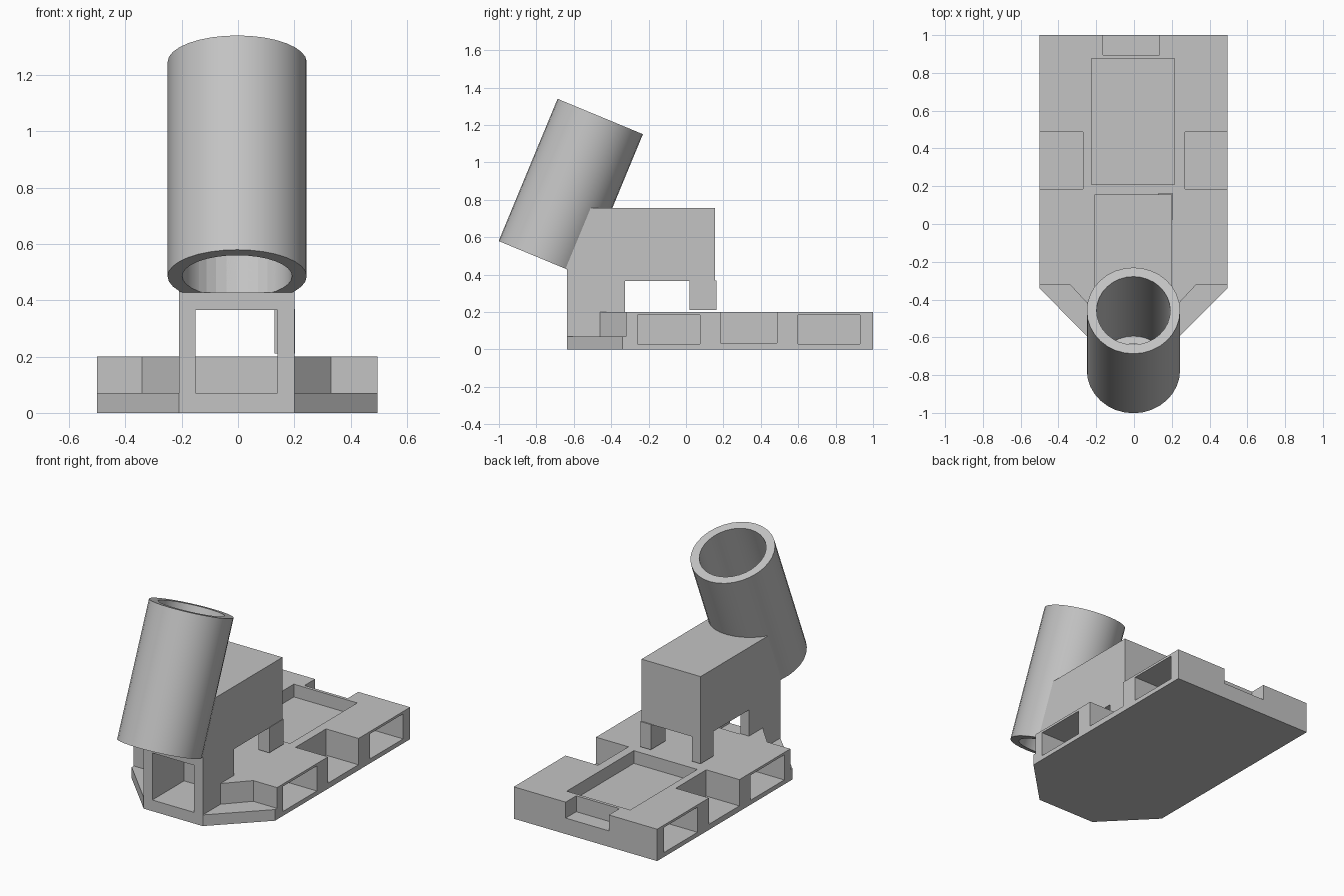
import bpy, bmesh, math
from mathutils import Vector

if "Cube" in bpy.data.objects:
    bpy.data.objects.remove(bpy.data.objects["Cube"], do_unlink=True)

GREY = (0.55, 0.55, 0.55, 1)
grey = bpy.data.materials.new("plain grey")
grey.use_nodes = True
grey.diffuse_color = GREY
grey.node_tree.nodes["Principled BSDF"].inputs["Base Color"].default_value = GREY


def prism(name, points, lo, hi, axis="z"):
    """Extrude a flat outline along z (points are x, y) or x (points are y, z)."""
    bm = bmesh.new()
    place = (lambda a, b: (a, b, lo)) if axis == "z" else (lambda a, b: (lo, a, b))
    face = bm.faces.new([bm.verts.new(place(a, b)) for a, b in points])
    new = bmesh.ops.extrude_face_region(bm, geom=[face])["geom"]
    step = Vector((0, 0, hi - lo)) if axis == "z" else Vector((hi - lo, 0, 0))
    bmesh.ops.translate(bm, vec=step, verts=[v for v in new if isinstance(v, bmesh.types.BMVert)])
    bmesh.ops.recalc_face_normals(bm, faces=bm.faces)
    mesh = bpy.data.meshes.new(name)
    bm.to_mesh(mesh)
    bm.free()
    obj = bpy.data.objects.new(name, mesh)
    bpy.context.collection.objects.link(obj)
    mesh.materials.append(grey)
    return obj


def box(name, x0, x1, y0, y1, z0, z1):
    return prism(name, [(x0, y0), (x1, y0), (x1, y1), (x0, y1)], z0, z1)


def cylinder(name, radius, length):
    """Cylinder on the tilted tube axis."""
    bpy.ops.mesh.primitive_cylinder_add(
        vertices=32, radius=radius, depth=length,
        location=(-0.003, -0.616, 0.865), rotation=(math.radians(-22.5), 0, 0))
    obj = bpy.context.object
    obj.name = name
    obj.data.materials.append(grey)
    return obj


def cut(target, cutters):
    """Subtract each cutter, apply, then delete the cutters."""
    for c in cutters:
        c.hide_render = True
        mod = target.modifiers.new("cut", "BOOLEAN")
        mod.operation = "DIFFERENCE"
        mod.solver = "EXACT"
        mod.object = c
    bpy.context.view_layer.update()
    result = bpy.data.meshes.new_from_object(
        target.evaluated_get(bpy.context.evaluated_depsgraph_get()))
    target.modifiers.clear()
    target.data = result
    for c in cutters:
        bpy.data.objects.remove(c, do_unlink=True)


def tunnel():
    return box("tunnel_cutter", -0.15, 0.14, -0.8, -0.32, 0.07, 0.365)


# Base plate with a tapered front
base = prism("base_plate", [(-0.5, 1), (-0.5, -0.34), (-0.21, -0.635),
                            (0.2, -0.635), (0.495, -0.34), (0.495, 1)], 0, 0.2)
cutters = [
    box("tray_cutter", -0.225, 0.215, 0.21, 0.875, 0.12, 0.3),
    box("rear_notch_cutter", -0.165, 0.135, 0.895, 1.1, 0.1, 0.3),
    tunnel(),
]
for side in (-1, 1):
    inner, outer = sorted((side * 0.27, side * 0.6))
    cutters.append(box("side_notch_cutter", inner, outer, 0.185, 0.487, 0.035, 0.3))
    for y0, y1 in ((-0.26, 0.075), (0.6, 0.93)):
        cutters.append(box("side_pocket_cutter", inner, outer, y0, y1, 0.028, 0.185))
    # Lowered ledge on each front corner
    near, far = (0.2, 0.33) if side > 0 else (0.21, 0.34)
    cutters.append(prism("ledge_cutter", [
        (side * x, y) for x, y in ((far, -0.32), (0.6, -0.32), (0.6, -0.8),
                                   (near, -0.8), (near, -0.46))], 0.07, 0.3))
cut(base, cutters)

# Housing: front tower and overhanging block, hollowed by the tunnel and the bore
housing = prism("housing", [(-0.635, 0), (-0.635, 0.431), (-0.645, 0.431), (-0.509, 0.757),
                            (0.155, 0.757), (0.155, 0.365), (-0.325, 0.365), (-0.325, 0)],
                -0.21, 0.2, "x")
cut(housing, [tunnel(), cylinder("bore_cutter", 0.195, 0.823)])

# Rear legs, ending just above the plate
box("right_rear_leg", -0.21, -0.15, 0.025, 0.155, 0.21, 0.37)
box("left_rear_leg", 0.13, 0.203, 0.02, 0.163, 0.21, 0.368)

# Tilted open tube
tube = cylinder("tube", 0.247, 0.823)
cut(tube, [cylinder("bore_cutter", 0.195, 1.0)])
bpy.ops.object.select_all(action="DESELECT")
tube.select_set(True)
bpy.context.view_layer.objects.active = tube
bpy.ops.object.shade_smooth_by_angle(angle=math.radians(30))
